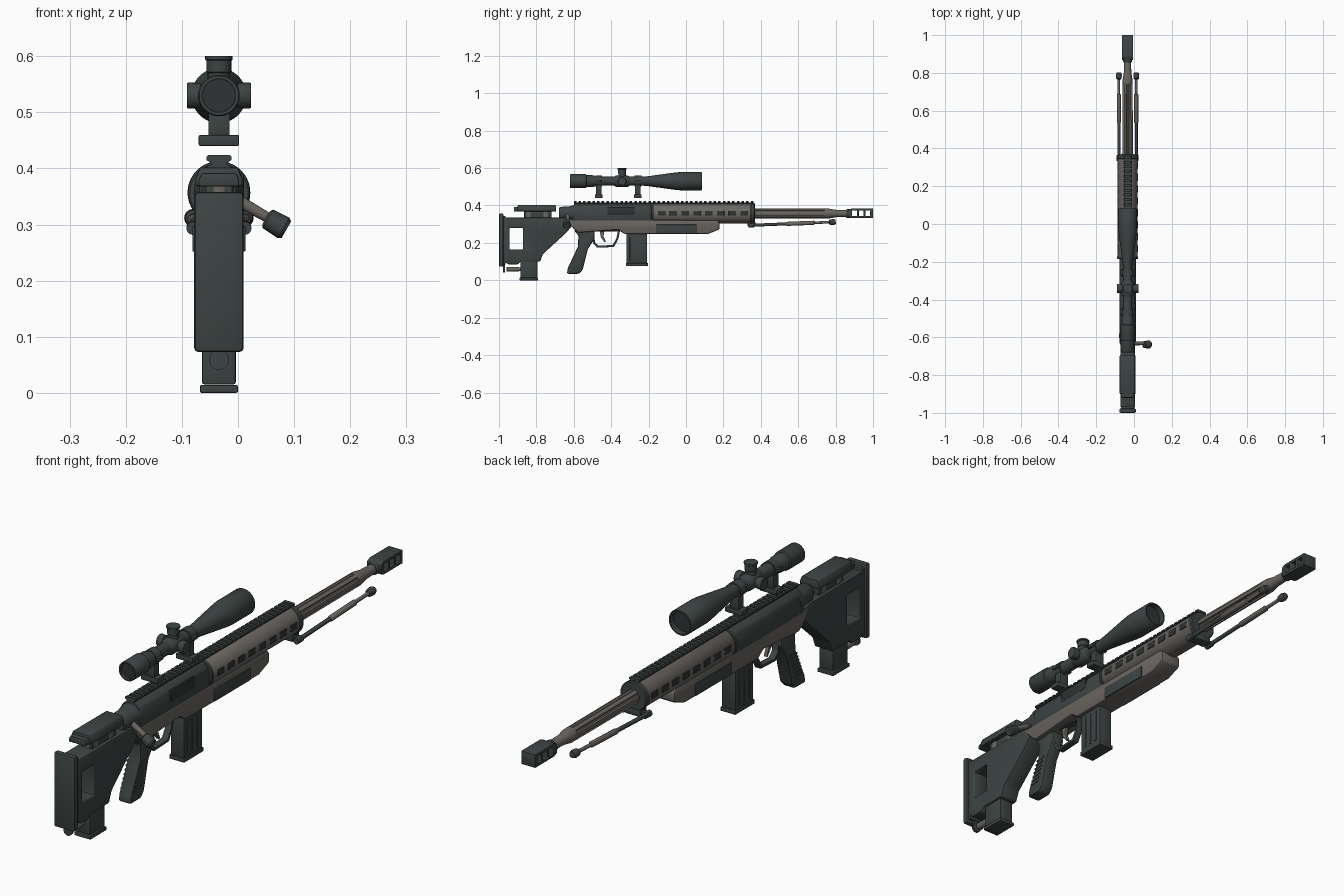
import bpy, bmesh, math
from mathutils import Vector, Matrix

CX = -0.034          # rifle centre line
AZ = 0.357           # bore height


def material(name, rgb):
    m = bpy.data.materials.new(name)
    m.diffuse_color = (*rgb, 1)
    return m


DARK = material("dark_green_grey", (0.047, 0.058, 0.057))
GREY = material("warm_grey", (0.145, 0.133, 0.120))
BLACK = material("near_black", (0.028, 0.033, 0.034))


def finish(name, bm, mat):
    bmesh.ops.recalc_face_normals(bm, faces=bm.faces[:])
    me = bpy.data.meshes.new(name)
    bm.to_mesh(me)
    bm.free()
    me.materials.append(mat)
    ob = bpy.data.objects.new(name, me)
    bpy.context.collection.objects.link(ob)
    return ob


def bevel_edges(bm, w):
    if w:
        es = [e for e in bm.edges if len(e.link_faces) == 2 and e.calc_face_angle(0) > 0.4]
        bmesh.ops.bevel(bm, geom=es, offset=w, segments=2, profile=0.5,
                        affect='EDGES', clamp_overlap=True)


def prism(name, mat, outline, hw, holes=(), bevel=0.0, x=0.0):
    """Side profile of (y, z) points, with holes, extruded to half width hw."""
    bm = bmesh.new()
    for loop in (outline, *holes):
        vs = [bm.verts.new((CX + x - hw, y, z)) for y, z in loop]
        for a, b in zip(vs, vs[1:] + vs[:1]):
            bm.edges.new((a, b))
    if holes:
        bmesh.ops.triangle_fill(bm, edges=bm.edges[:], use_beauty=True)
    else:
        bm.faces.new(bm.verts[:])
    r = bmesh.ops.extrude_face_region(bm, geom=bm.faces[:])
    bmesh.ops.translate(bm, vec=(2 * hw, 0, 0),
                        verts=[v for v in r['geom'] if isinstance(v, bmesh.types.BMVert)])
    bmesh.ops.recalc_face_normals(bm, faces=bm.faces[:])
    bevel_edges(bm, bevel)
    return finish(name, bm, mat)


def rect(y0, y1, z0, z1):
    return [(y0, z0), (y1, z0), (y1, z1), (y0, z1)]


def box(name, mat, y0, y1, z0, z1, hw, bevel=0.0, x=0.0):
    return prism(name, mat, rect(y0, y1, z0, z1), hw, bevel=bevel, x=x)


def section(name, mat, pts, y0, y1, bevel=0.0):
    """Mirrored cross-section of (x, z) half points, extruded along y."""
    bm = bmesh.new()
    full = pts + [(-x, z) for x, z in reversed(pts)]
    f = bm.faces.new([bm.verts.new((CX + x, y0, z)) for x, z in full])
    r = bmesh.ops.extrude_face_region(bm, geom=[f])
    bmesh.ops.translate(bm, vec=(0, y1 - y0, 0),
                        verts=[v for v in r['geom'] if isinstance(v, bmesh.types.BMVert)])
    bmesh.ops.recalc_face_normals(bm, faces=bm.faces[:])
    bevel_edges(bm, bevel)
    return finish(name, bm, mat)


def turn(name, mat, start, direction, prof, n=32, flute=None):
    """Turned part: (distance, radius) profile along a direction."""
    q = Vector(direction).to_track_quat('Z', 'Y').to_matrix().to_4x4()
    M = Matrix.Translation(Vector(start) + Vector((CX, 0, 0))) @ q
    bm = bmesh.new()
    rings = []
    for t, r in prof:
        ring = []
        for i in range(n):
            k = flute(i) if flute else 1
            a = 2 * math.pi * i / n
            ring.append(bm.verts.new(M @ Vector((r * k * math.cos(a), r * k * math.sin(a), t))))
        rings.append(ring)
    for A, B in zip(rings, rings[1:]):
        for i in range(n):
            j = (i + 1) % n
            bm.faces.new((A[i], A[j], B[j], B[i]))
    bm.faces.new(rings[0])
    bm.faces.new(rings[-1])
    return finish(name, bm, mat)


def along_y(name, mat, z, prof, n=32, x=0.0, flute=None):
    return turn(name, mat, (x, 0, z), (0, 1, 0), prof, n, flute)


# --- stock
prism("stock", DARK, [(-0.97, 0.10), (-0.95, 0.085), (-0.90, 0.085), (-0.885, 0.10), (-0.78, 0.10),
                      (-0.765, 0.14), (-0.645, 0.25), (-0.60, 0.30), (-0.60, 0.325),
                      (-0.655, 0.335), (-0.97, 0.335)],
      0.038, [rect(-0.943, -0.872, 0.165, 0.28)], 0.005)
box("butt_plate", DARK, -0.982, -0.965, 0.085, 0.345, 0.036, 0.003)
box("butt_pad", DARK, -1.0, -0.977, 0.073, 0.358, 0.044, 0.007)
section("cheek_rest", DARK, [(0.042, 0.368), (0.042, 0.382), (0.034, 0.402)], -0.90, -0.695, 0.004)
section("cheek_rest_tail", DARK, [(0.036, 0.368), (0.036, 0.380), (0.03, 0.392)], -0.92, -0.89, 0.003)
box("cheek_rest_base", DARK, -0.865, -0.72, 0.33, 0.37, 0.024, 0.003)
for y in (-0.84, -0.75):
    turn("cheek_post", GREY, (0, y, 0.325), (0, 0, 1), [(0, 0.027), (0.045, 0.027)], 16)
box("monopod_body", DARK, -0.885, -0.795, 0.015, 0.11, 0.030, 0.004)
box("monopod_foot", DARK, -0.89, -0.79, 0.0, 0.014, 0.034, 0.003)
along_y("adjuster_knob", GREY, 0.059, [(-0.96, 0.011), (-0.958, 0.013), (-0.905, 0.013), (-0.88, 0.008)], 20)
along_y("adjuster_cap", DARK, 0.059, [(-0.978, 0.018), (-0.968, 0.018)], 20)
box("adjuster_link", DARK, -0.978, -0.968, 0.06, 0.1, 0.012)

# --- receiver
section("receiver", DARK, [(0.042, 0.315), (0.044, 0.36), (0.036, 0.39), (0.018, 0.407)],
        -0.60, -0.175, 0.004)
along_y("receiver_tail", DARK, AZ, [(-0.68, 0.030), (-0.67, 0.036), (-0.63, 0.037), (-0.60, 0.045), (-0.58, 0.045)])
prism("chassis", GREY, [(-0.645, 0.325), (-0.60, 0.275), (-0.575, 0.255), (-0.36, 0.27), (-0.33, 0.247),
                        (0.115, 0.247), (0.18, 0.272), (0.18, 0.31), (0.165, 0.322)], 0.044, bevel=0.009)
for s in (-1, 1):
    box("chassis_panel", DARK, -0.16, 0.058, 0.252, 0.297, 0.003, 0.001, s * 0.044)
box("ejection_port", BLACK, -0.42, -0.275, 0.35, 0.392, 0.004, 0.0015, 0.0405)

# bolt handle
d = Vector((0.075, 0, -0.043)).normalized()
turn("bolt_handle", GREY, (0.03, -0.632, 0.345), d, [(0, 0.011), (0.07, 0.009)], 16)
turn("bolt_knob", DARK, (0.084, -0.638, 0.312), d,
     [(0, 0.013), (0.004, 0.019), (0.036, 0.021), (0.042, 0.017)], 20)

# --- grip, trigger and magazine
prism("grip", DARK, [(-0.60, 0.268), (-0.49, 0.268), (-0.488, 0.225), (-0.525, 0.165), (-0.553, 0.055),
                     (-0.572, 0.035), (-0.637, 0.035), (-0.632, 0.065), (-0.578, 0.18), (-0.575, 0.24)],
      0.027, bevel=0.008)
for i in range(7):
    y, z = -0.572 - i * 0.006, 0.165 - i * 0.015
    prism("grip_ridge", DARK, [(y - 0.01, z), (y + 0.032, z + 0.004), (y + 0.031, z + 0.010),
                               (y - 0.01, z + 0.006)], 0.029)
prism("trigger_guard", DARK, [(-0.505, 0.27), (-0.498, 0.20), (-0.475, 0.174), (-0.385, 0.178),
                              (-0.362, 0.22), (-0.352, 0.27)], 0.013,
      [[(-0.492, 0.262), (-0.487, 0.205), (-0.468, 0.185), (-0.392, 0.189), (-0.373, 0.222), (-0.364, 0.262)]], 0.002)
prism("trigger", GREY, [(-0.462, 0.27), (-0.435, 0.27), (-0.441, 0.235), (-0.428, 0.205),
                        (-0.436, 0.203), (-0.455, 0.23)], 0.007, bevel=0.002)
box("magazine", DARK, -0.318, -0.208, 0.085, 0.27, 0.029, 0.004)
box("magazine_base", DARK, -0.322, -0.203, 0.076, 0.092, 0.032, 0.003)
for y in (-0.295, -0.265, -0.235):
    box("magazine_rib", DARK, y - 0.006, y + 0.006, 0.105, 0.235, 0.0315, 0.002)

# --- handguard with side slots
along_y("handguard", GREY, AZ, [(-0.175, 0.050), (-0.17, 0.053), (0.345, 0.053)], 40)
along_y("handguard_rear_band", DARK, AZ, [(-0.186, 0.052), (-0.183, 0.055), (-0.172, 0.055)], 40)
along_y("handguard_cap", DARK, AZ, [(0.345, 0.053), (0.348, 0.056), (0.364, 0.056), (0.368, 0.052), (0.368, 0.03)], 40)
for s in (-1, 1):
    for i in range(8):
        y = -0.13 + i * 0.063
        box("handguard_slot", BLACK, y - 0.02, y + 0.02, 0.346, 0.370, 0.004, 0.002, s * 0.0505)

# --- top rail
section("rail_base", DARK, [(0.020, 0.395), (0.014, 0.407), (0.014, 0.413), (0.020, 0.416)], -0.60, 0.36)
for i in range(39):
    y = -0.60 + i * 0.0249
    section("rail_tooth", DARK, [(0.016, 0.411), (0.0225, 0.415), (0.0225, 0.421), (0.019, 0.424)], y, y + 0.0135)

# --- fluted barrel and muzzle brake
along_y("barrel_fluted", GREY, AZ, [(0.36, 0.028), (0.75, 0.027)], 48,
        flute=lambda i: 0.76 if i % 8 in (3, 4, 5) else 1.0)
along_y("barrel_front", GREY, AZ, [(0.74, 0.027), (0.76, 0.027), (0.80, 0.020), (0.87, 0.018)])
along_y("brake_collar", DARK, AZ, [(0.855, 0.020), (0.86, 0.023), (0.885, 0.024)])
prism("muzzle_brake", DARK, [(0.868, 0.340), (0.885, 0.333), (1.0, 0.333), (1.0, 0.384), (0.885, 0.384), (0.868, 0.376)],
      0.030, [rect(a, a + 0.026, 0.344, 0.373) for a in (0.888, 0.924, 0.960)], 0.0025)
along_y("muzzle_bore", BLACK, AZ, [(0.985, 0.011), (1.0, 0.011)], 20)

# --- folded bipod
box("bipod_mount", DARK, 0.33, 0.372, 0.287, 0.312, 0.032, 0.004)
turn("bipod_axle", DARK, (-0.055, 0.35, 0.296), (1, 0, 0), [(0, 0.009), (0.11, 0.009)], 16)
for s in (-1, 1):
    p = Vector((s * 0.046, 0.345, 0.294))
    d = Vector((0, 0.45, 0.018)).normalized()
    turn("bipod_hinge", DARK, p - 0.012 * d, d, [(0, 0.012), (0.03, 0.012), (0.034, 0.008)], 16)
    turn("bipod_upper_leg", DARK, p, d, [(0, 0.008), (0.21, 0.008)], 16)
    turn("bipod_sleeve", GREY, p + 0.19 * d, d, [(0, 0.009), (0.004, 0.011), (0.15, 0.011), (0.154, 0.007)], 16)
    turn("bipod_lower_leg", GREY, p + 0.33 * d, d, [(0, 0.007), (0.1, 0.007)], 16)
    turn("bipod_foot", DARK, p + 0.42 * d, d, [(0, 0.009), (0.005, 0.014), (0.025, 0.016), (0.036, 0.012)], 16)

# --- scope
SZ = 0.53
along_y("scope_tube", DARK, SZ, [
    (-0.605, 0.030), (-0.62, 0.030), (-0.62, 0.035), (-0.617, 0.037), (-0.535, 0.037), (-0.532, 0.032),
    (-0.50, 0.032), (-0.475, 0.024), (-0.23, 0.024), (-0.20, 0.027), (-0.06, 0.046), (-0.03, 0.049),
    (0.082, 0.049), (0.085, 0.047), (0.085, 0.042), (0.06, 0.042)], 40)
along_y("scope_front_glass", BLACK, SZ, [(0.058, 0.0415), (0.063, 0.0415)])
along_y("scope_rear_glass", BLACK, SZ, [(-0.609, 0.0295), (-0.603, 0.0295)])
along_y("turret_hub", DARK, SZ, [(-0.385, 0.024), (-0.372, 0.031), (-0.313, 0.031), (-0.30, 0.024)])
knob = [(0, 0.018), (0.033, 0.018), (0.033, 0.022), (0.054, 0.0235), (0.057, 0.022)]
turn("left_turret", DARK, (0, -0.342, SZ), (-1, 0, 0), knob, 24)
turn("right_turret", DARK, (0, -0.342, SZ), (1, 0, 0), knob, 24)
turn("top_turret", DARK, (0, -0.342, SZ), (0, 0, 1),
     [(0, 0.02), (0.04, 0.02), (0.042, 0.022), (0.062, 0.022), (0.064, 0.0245), (0.070, 0.0245)], 24)
for y in (-0.467, -0.257):
    along_y("scope_ring", DARK, SZ, [(y - 0.018, 0.029), (y + 0.018, 0.029)], 24)
    box("ring_clamp", DARK, y - 0.014, y + 0.014, SZ - 0.007, SZ + 0.007, 0.037, 0.002)
    box("ring_post", DARK, y - 0.015, y + 0.015, 0.455, 0.515, 0.019, 0.002)
    box("ring_foot", DARK, y - 0.02, y + 0.02, 0.44, 0.46, 0.036, 0.003)

# --- shading
for ob in bpy.context.collection.objects:
    ob.select_set(True)
    bpy.context.view_layer.objects.active = ob
bpy.ops.object.shade_smooth_by_angle(angle=math.radians(35))
